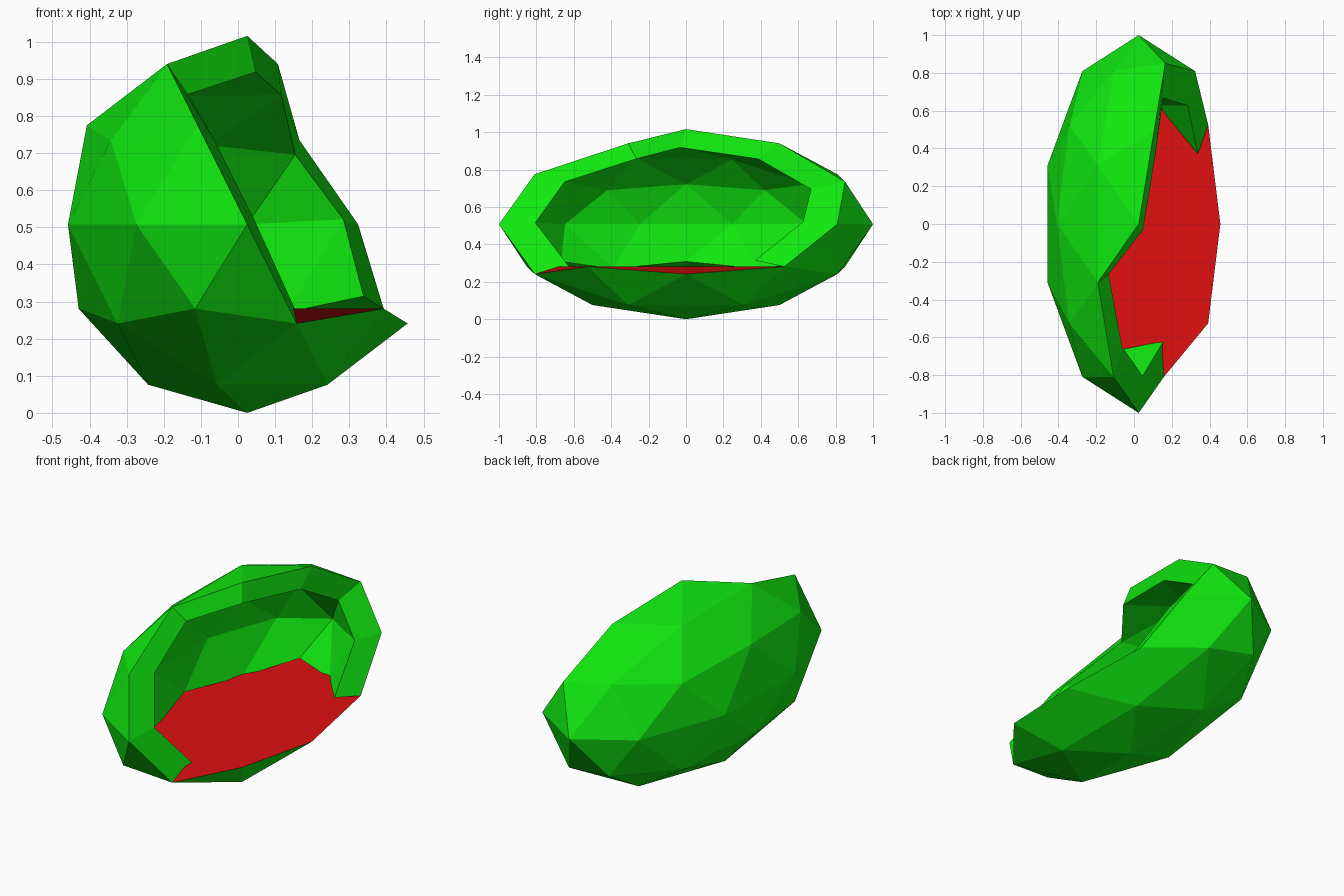
import bpy, bmesh, math
from mathutils import Vector

cube = bpy.data.objects.get("Cube")
if cube:
    bpy.data.objects.remove(cube)

SCALE = (0.508, 1.0, 0.508)
CENTRE = (0.025, 0.0, 0.508)
OPENING = Vector((2, 0, 1)).normalized()  # direction the mouth faces


def material(name, colour):
    mat = bpy.data.materials.new(name)
    mat.use_nodes = True
    mat.diffuse_color = colour
    mat.node_tree.nodes["Principled BSDF"].inputs["Base Color"].default_value = colour
    return mat


def add_part(name, bm, mat):
    mesh = bpy.data.meshes.new(name)
    bm.to_mesh(mesh)
    bm.free()
    mesh.materials.append(mat)
    obj = bpy.data.objects.new(name, mesh)
    obj.scale = SCALE
    obj.location = CENTRE
    bpy.context.collection.objects.link(obj)
    return obj


def sphere_part(keep):
    """Low-poly sphere with only the faces whose centre passes the rule."""
    bm = bmesh.new()
    bmesh.ops.create_icosphere(bm, subdivisions=2, radius=1.0)
    drop = [f for f in bm.faces if not keep(f.calc_center_median())]
    bmesh.ops.delete(bm, geom=drop, context='FACES')
    bm.normal_update()
    return bm


def is_base(c):
    return c.z < -0.5


def is_hood(c):
    # The hood wraps further round on the +y side
    limit = 0.4 if c.y > -0.01 else 0.0
    return not is_base(c) and c.dot(OPENING) < limit


green = material("bright green", (0.005, 0.8, 0.005, 1))
red = material("red", (0.75, 0.005, 0.005, 1))

# Thick upper hood, hollowed inwards
hood = add_part("hood", sphere_part(is_hood), green)
wall = hood.modifiers.new("wall", 'SOLIDIFY')
wall.thickness = 0.2
wall.offset = -1

# Rounded base
add_part("base", sphere_part(is_base), green)

# Red floor closing the base along its rim
bm = sphere_part(is_base)
rim = {v for e in bm.edges if e.is_boundary for v in e.verts}
points = sorted((v.co.copy() for v in rim), key=lambda p: math.atan2(p.y, p.x))
bm.free()
bm = bmesh.new()
bm.faces.new([bm.verts.new(p) for p in points])
bm.normal_update()
add_part("floor", bm, red)
